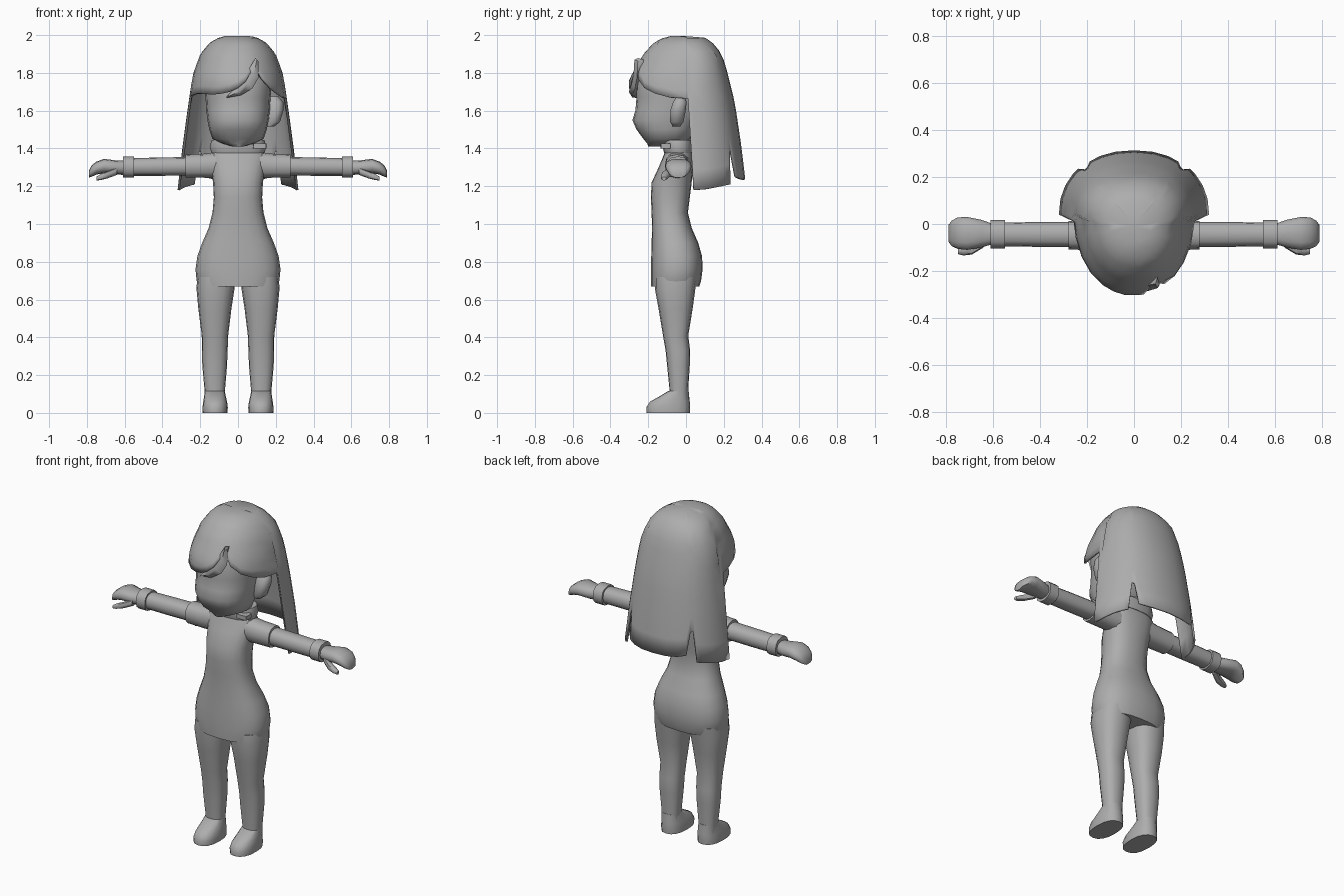
import bpy, bmesh, math

grey = bpy.data.materials.new("plain_grey")
grey.diffuse_color = (0.42, 0.42, 0.42, 1)


def finish(name, bm, angle=50):
    bmesh.ops.recalc_face_normals(bm, faces=bm.faces)
    me = bpy.data.meshes.new(name)
    bm.to_mesh(me)
    bm.free()
    ob = bpy.data.objects.new(name, me)
    bpy.context.collection.objects.link(ob)
    me.materials.append(grey)
    bpy.ops.object.select_all(action='DESELECT')
    ob.select_set(True)
    bpy.context.view_layer.objects.active = ob
    bpy.ops.object.shade_smooth_by_angle(angle=math.radians(angle))
    return ob


def sup(v, p):
    return math.copysign(abs(v) ** (2 / p), v)


def loft(name, axis, rings, n=16, p=2.4, side=1, angle=50):
    """Rings are (position, a0, a1, b0, b1); a,b = x,y along z or y,z along x."""
    bm = bmesh.new()
    rows = []
    for pos, a0, a1, b0, b1 in rings:
        row = []
        for i in range(n):
            t = 2 * math.pi * i / n
            a = (a0 + a1) / 2 + (a1 - a0) / 2 * sup(math.cos(t), p)
            b = (b0 + b1) / 2 + (b1 - b0) / 2 * sup(math.sin(t), p)
            co = (side * a, b, pos) if axis == 'z' else (side * pos, a, b)
            row.append(bm.verts.new(co))
        rows.append(row)
    for r, q in zip(rows, rows[1:]):
        for i in range(n):
            j = (i + 1) % n
            bm.faces.new((r[i], r[j], q[j], q[i]))
    bm.faces.new(rows[0])
    bm.faces.new(rows[-1])
    return finish(name, bm, angle)


def sym(rows):
    return [(z, -x, x, f, b) for z, x, f, b in rows]


# Dress, neck and collar
loft("dress", 'z', sym([
    (.67, .205, -.185, .07), (.70, .219, -.186, .08), (.76, .225, -.186, .088),
    (.83, .215, -.184, .085), (.90, .19, -.182, .065), (.98, .155, -.18, .03),
    (1.06, .135, -.182, .01), (1.14, .128, -.186, .02), (1.22, .132, -.182, .03),
    (1.30, .145, -.145, .038), (1.36, .155, -.12, .035), (1.40, .12, -.105, .025)]), n=20)
loft("neck", 'z', sym([(1.38, .07, -.10, .02), (1.50, .065, -.10, .03)]), n=12)
loft("collar", 'z', sym([(1.375, .14, -.115, .035), (1.41, .15, -.125, .04),
                         (1.445, .14, -.12, .04), (1.445, .08, -.10, .02)]), angle=35)
loft("collar_tag", 'z', [(1.40, .08, .15, -.135, -.08), (1.425, .08, .15, -.135, -.08)],
     n=8, p=8, angle=30)

for s, tag in ((1, "left"), (-1, "right")):
    # Leg and shoe
    loft(tag + "_leg", 'z', [
        (.06, .07, .175, -.085, .012), (.13, .068, .178, -.088, .012),
        (.25, .058, .189, -.10, .02), (.33, .055, .191, -.108, .022),
        (.41, .052, .192, -.122, .012), (.55, .035, .21, -.145, .035),
        (.66, .018, .22, -.165, .05), (.72, .012, .215, -.165, .06)], side=s)
    loft(tag + "_shoe", 'z', [
        (0, .055, .187, -.208, .02), (.03, .054, .188, -.21, .022),
        (.06, .058, .184, -.19, .02), (.085, .064, .18, -.145, .017),
        (.115, .07, .176, -.095, .014)], side=s)
    # Sleeve, arm, cuff
    loft(tag + "_sleeve", 'x', [
        (.09, -.11, .02, 1.24, 1.385), (.18, -.112, .015, 1.245, 1.372),
        (.278, -.108, .012, 1.245, 1.368)], n=12, side=s, angle=40)
    loft(tag + "_arm", 'x', [
        (.25, -.098, .008, 1.257, 1.355), (.42, -.097, .008, 1.255, 1.352),
        (.58, -.095, .006, 1.255, 1.348)], n=12, side=s)
    loft(tag + "_cuff", 'x', [
        (.55, -.105, .018, 1.245, 1.358), (.61, -.105, .018, 1.245, 1.358)],
        n=12, side=s, angle=40)
    # Hand and thumb
    loft(tag + "_hand", 'x', [
        (.60, -.085, .0, 1.26, 1.335), (.65, -.10, .018, 1.262, 1.337),
        (.71, -.11, .03, 1.268, 1.345), (.75, -.106, .028, 1.262, 1.33),
        (.775, -.095, .015, 1.25, 1.31), (.79, -.075, -.005, 1.245, 1.28)], n=12, side=s)
    loft(tag + "_thumb", 'x', [
        (.64, -.10, -.06, 1.26, 1.30), (.69, -.13, -.085, 1.242, 1.28),
        (.725, -.134, -.095, 1.233, 1.265), (.75, -.128, -.105, 1.23, 1.25)], n=8, side=s)

# Head with pointed lower face, and the uncovered ear
loft("head", 'z', sym([
    (1.41, .03, -.20, -.08), (1.425, .08, -.205, -.02), (1.45, .135, -.225, .02),
    (1.50, .152, -.262, .05), (1.55, .162, -.284, .08), (1.60, .168, -.268, .10),
    (1.67, .172, -.262, .12), (1.75, .18, -.265, .14), (1.85, .165, -.22, .13),
    (1.93, .10, -.13, .08)]), n=20)
loft("ear", 'z', [
    (1.515, .15, .19, -.07, -.03), (1.54, .15, .222, -.085, -.012),
    (1.60, .15, .24, -.085, .0), (1.645, .15, .24, -.07, .005),
    (1.675, .15, .215, -.05, -.005)], n=10)

# Hair shell: height, half width, front y, back y
shape = [(2.0, .05, -.06, .06), (1.985, .105, -.12, .105), (1.96, .15, -.17, .14),
         (1.90, .20, -.225, .19), (1.80, .236, -.283, .22), (1.75, .246, -.306, .232),
         (1.68, .256, -.295, .25), (1.60, .268, -.285, .265), (1.40, .295, -.25, .295),
         (1.18, .32, -.2, .32)]
# Hem height at each angle, 0 = +x side, 90 = back
back = [(0, 1.18), (12, 1.185), (24, 1.195), (36, 1.205), (43, 1.21), (47, 1.39),
        (50, 1.38), (55, 1.25), (65, 1.24), (77, 1.235), (90, 1.235)]
hem = back + [(180 - a, z) for a, z in reversed(back[:-1])]
hem += [(184, 1.67), (195, 1.68), (210, 1.69), (225, 1.69), (240, 1.685), (252, 1.69),
        (262, 1.70), (270, 1.72), (278, 1.755), (286, 1.81), (292, 1.82), (300, 1.77),
        (312, 1.72), (325, 1.69), (340, 1.67), (356, 1.665)]


def section(z):
    for lo, hi in zip(shape[1:], shape):
        if z >= lo[0]:
            f = (z - lo[0]) / (hi[0] - lo[0])
            return [l + (h - l) * f for l, h in zip(lo[1:], hi[1:])]
    return shape[-1][1:]


bm = bmesh.new()
crown = bm.verts.new((0, -.01, 1.995))
ROWS = 12
cols = []
for deg, low in hem:
    c, s = math.cos(math.radians(deg)), math.sin(math.radians(deg))
    col = []
    for k in range(1, ROWS + 1):
        z = 2 - (2 - low) * (k / ROWS) ** 1.6
        hw, yf, yb = section(z)
        mid = .04 * min(1, (2 - z) / .1)
        y = mid + sup(s, 2.2) * ((yb - mid) if s > 0 else (mid - yf))
        col.append(bm.verts.new((hw * sup(c, 2.2), y, z)))
    cols.append(col)
for i, a in enumerate(cols):
    b = cols[(i + 1) % len(cols)]
    bm.faces.new((crown, a[0], b[0]))
    for k in range(ROWS - 1):
        bm.faces.new((a[k], a[k + 1], b[k + 1], b[k]))
hair = finish("hair", bm, 60)
mod = hair.modifiers.new("thickness", 'SOLIDIFY')
mod.thickness = .012
mod.offset = -1

# Curled fringe lock: centre x, height, half width
bm = bmesh.new()
rows = []
for x, z, w in ((.10, 1.87, .012), (.085, 1.80, .035), (.05, 1.745, .038),
                (.0, 1.70, .025), (-.06, 1.67, .003)):
    y = -.285 + abs(x) * .3
    rows.append([bm.verts.new((x + dx * w, y + dy, z + dz * w)) for dx, dy, dz in
                 ((-.7, 0, .7), (0, -.018, 0), (.7, 0, -.7), (0, .03, 0))])
for r, q in zip(rows, rows[1:]):
    for i in range(4):
        j = (i + 1) % 4
        bm.faces.new((r[i], r[j], q[j], q[i]))
bm.faces.new(rows[0])
bm.faces.new(rows[-1])
finish("fringe_lock", bm, 60)
